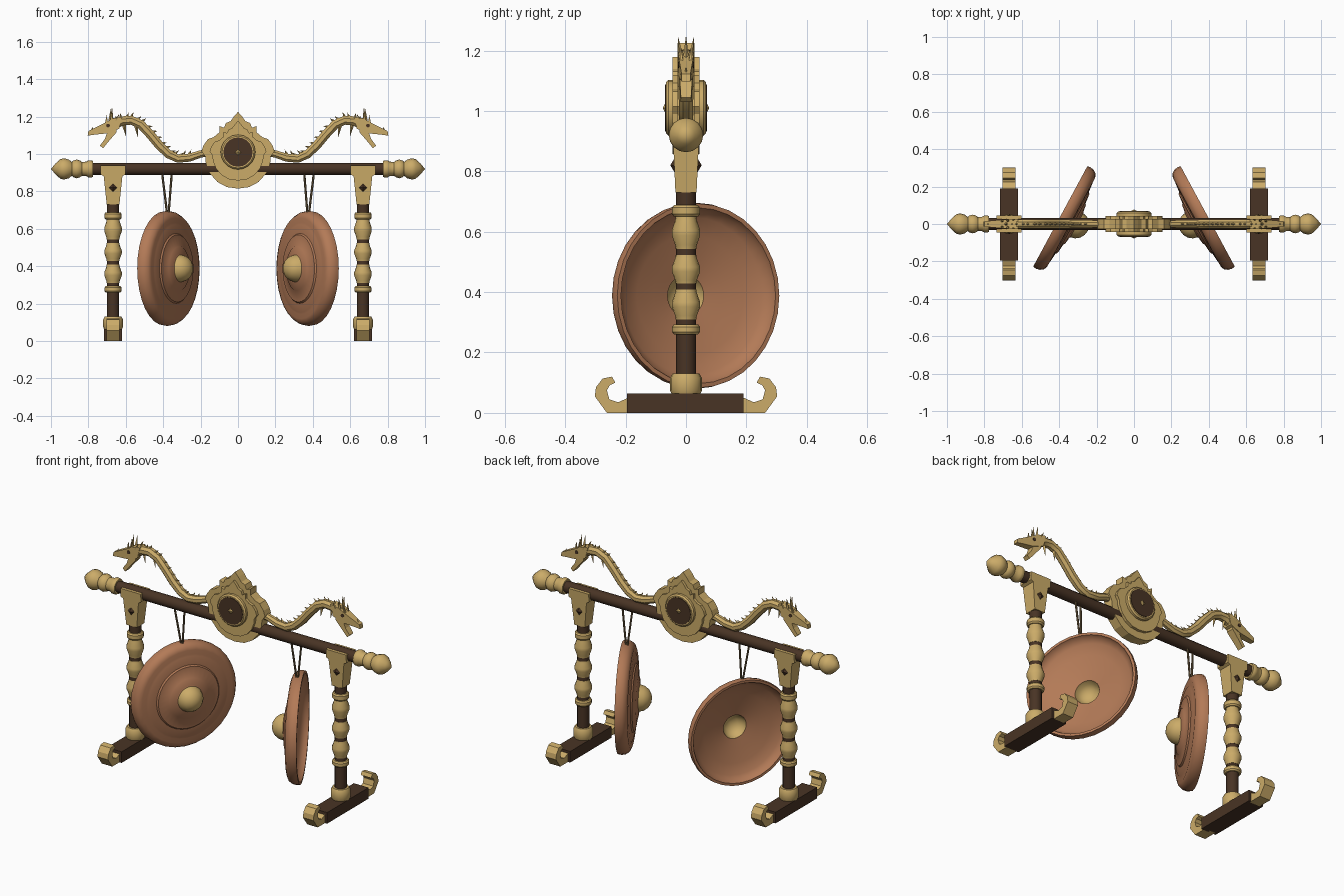
import bpy, bmesh, math
from mathutils import Vector, Matrix

if "Cube" in bpy.data.objects:
    bpy.data.objects.remove(bpy.data.objects["Cube"])


def material(name, r, g, b):
    m = bpy.data.materials.new(name)
    m.diffuse_color = (r, g, b, 1)
    m.use_nodes = True
    m.node_tree.nodes["Principled BSDF"].inputs["Base Color"].default_value = m.diffuse_color
    return m


GOLD = material("aged_gold", 0.60, 0.41, 0.14)
WOOD = material("dark_wood", 0.066, 0.034, 0.018)
COPPER = material("copper", 0.45, 0.195, 0.095)
ROPE = material("rope", 0.17, 0.115, 0.055)


def finish(name, bm, mats, smooth=None):
    bmesh.ops.remove_doubles(bm, verts=bm.verts, dist=1e-5)
    bmesh.ops.recalc_face_normals(bm, faces=bm.faces)
    me = bpy.data.meshes.new(name)
    bm.to_mesh(me)
    bm.free()
    ob = bpy.data.objects.new(name, me)
    bpy.context.collection.objects.link(ob)
    for m in mats:
        me.materials.append(m)
    if smooth:
        bpy.ops.object.select_all(action='DESELECT')
        ob.select_set(True)
        bpy.context.view_layer.objects.active = ob
        bpy.ops.object.shade_smooth_by_angle(angle=math.radians(smooth))
    return ob


def skin(bm, rings):
    n = len(rings[0])
    for a, b in zip(rings, rings[1:]):
        for i in range(n):
            j = (i + 1) % n
            bm.faces.new((a[i], a[j], b[j], b[i]))


def lathe(name, prof, mats, M, n=16, rule=None, smooth=35):
    """Spin (radius, height) points about local z, then place with M."""
    bm = bmesh.new()
    skin(bm, [[bm.verts.new((r * math.cos(t), r * math.sin(t), h))
               for t in (2 * math.pi * i / n for i in range(n))] for r, h in prof])
    bmesh.ops.remove_doubles(bm, verts=bm.verts, dist=1e-5)
    if rule:
        for f in bm.faces:
            f.material_index = rule(f.calc_center_median())
    bm.transform(M)
    return finish(name, bm, mats, smooth)


def prism(name, pts, place, mat):
    """Extrude a 2D outline; place(u, v, side) gives the 3D point."""
    bm = bmesh.new()
    rings = [[bm.verts.new(place(u, v, w)) for u, v in pts] for w in (-1, 1)]
    skin(bm, rings)
    for r in rings:
        bm.faces.new(r)
    return finish(name, bm, [mat])


def tube(name, pts, radii, mat, n=8):
    bm = bmesh.new()
    pts = [Vector(p) for p in pts]
    rings = []
    for k, p in enumerate(pts):
        d = (pts[min(k + 1, len(pts) - 1)] - pts[max(k - 1, 0)]).normalized()
        side = Vector((0, 1, 0))
        up = d.cross(side).normalized()
        rings.append([bm.verts.new(p + radii[k] * (math.cos(t) * side + math.sin(t) * up))
                      for t in (2 * math.pi * (i + .5) / n for i in range(n))])
    skin(bm, rings)
    bm.faces.new(rings[0])
    bm.faces.new(rings[-1])
    return finish(name, bm, [mat], 30)


def spike(name, base, tip, r):
    d = Vector(tip) - Vector(base)
    M = Matrix.Translation(base) @ d.to_track_quat('Z', 'Y').to_matrix().to_4x4()
    return lathe(name, [(0, 0), (r, 0), (0, d.length)], [GOLD], M, 4, smooth=None)


BEAM_Z, MED_Z = 0.92, 1.01
ALONG_X = Matrix.Translation((0, 0, BEAM_Z)) @ Matrix.Rotation(math.pi / 2, 4, 'Y')
ALONG_Y = Matrix.Rotation(math.pi / 2, 4, 'X')

# crossbeam
lathe("crossbeam", [(0, -.8), (.0325, -.8), (.0325, .8), (0, .8)], [WOOD], ALONG_X, 12)

# medallion: two flame-edged plates, a ring, dark discs and studs
half = [(.06, -.187), (.11, -.16), (.15, -.115), (.172, -.06), (.175, -.025), (.195, .005),
        (.185, .035), (.16, .07), (.13, .08), (.1, .105), (.1, .14), (.075, .13),
        (.065, .155), (.04, .165), (.022, .19)]
flame = [(0, -.195)] + half + [(0, .215)] + [(-x, z) for x, z in reversed(half)]
for name, k, d in (("medallion_back_plate", 1, .028), ("medallion_front_plate", .78, .044)):
    prism(name, flame, lambda u, v, w: (u * k, w * d, MED_Z + v * k), GOLD)
MED = Matrix.Translation((0, 0, MED_Z)) @ ALONG_Y
lathe("medallion_ring", [(0, -.066), (.085, -.066), (.093, -.058), (.093, .058), (.085, .066), (0, .066)],
      [GOLD], MED, 20)
lathe("medallion_disc", [(0, -.069), (.078, -.069), (.078, .069), (0, .069)], [WOOD], MED, 20)
lathe("medallion_stud", [(0, -.077), (.018, -.068), (.018, .068), (0, .077)], [GOLD], MED, 4, smooth=None)

# profiles shared by both sides
finial = [(0, .775), (.042, .775), (.046, .785), (.046, .8), (.039, .81), (.037, .835), (.045, .845),
          (.05, .862), (.045, .88), (.037, .888), (.05, .905), (.057, .93), (.052, .95), (.03, .975), (0, 1.0)]
knob = [(0, .06), (.046, .06), (.053, .075), (.053, .115), (.044, .131), (0, .131)]


def ring(a, b):
    return [(0, a), (.04, a), (.046, a + .008), (.046, b - .008), (.04, b), (0, b)]


def bulge(a, b):
    h = b - a
    return [(0, a), (.034, a), (.036, a + .12 * h), (.047, a + .42 * h), (.047, a + .58 * h),
            (.036, b - .12 * h), (.034, b), (0, b)]


scroll = [(.18, 0), (.262, 0), (.302, .055), (.298, .085), (.276, .114), (.245, .12), (.234, .1),
          (.252, .092), (.262, .075), (.254, .045), (.225, .035), (.18, .055)]
bracket = [(-.066, .938), (-.066, .89), (-.05, .882), (-.034, .73),
           (.034, .73), (.05, .882), (.066, .89), (.066, .938)]
gong = [(0, .166), (.025, .162), (.05, .147), (.066, .125), (.073, .1),
        (.08, .097), (.118, .092), (.124, .086), (.18, .08), (.187, .072), (.235, .068),
        (.245, .064), (.27, .066), (.29, .058), (.303, .04), (.308, .018), (.305, 0),
        (.291, 0), (.284, .02), (.26, .04), (.2, .058), (.13, .075), (.068, .088),
        (.06, .115), (.04, .138), (0, .15)]
body = [(.13, 1.01), (.2, 1.0), (.26, .98), (.32, .975), (.37, .998), (.42, 1.045), (.47, 1.105),
        (.52, 1.158), (.57, 1.18), (.62, 1.177), (.67, 1.15)]
thick = [.02, .021, .023, .024, .025, .026, .026, .026, .026, .027, .026]
skull = [(.62, 1.2), (.67, 1.19), (.715, 1.165), (.8, 1.122), (.804, 1.098), (.76, 1.104), (.7, 1.11), (.635, 1.135)]
jaw = [(.65, 1.15), (.695, 1.125), (.712, 1.08), (.738, 1.045), (.722, 1.03), (.685, 1.075), (.65, 1.115)]

for s, side in ((-1, "left"), (1, "right")):
    X = s * .668
    # beam finial
    lathe(side + "_finial", [(r, s * h) for r, h in finial], [GOLD], ALONG_X, 16)
    # turned post with gold sleeves
    M = Matrix.Translation((X, 0, 0))
    lathe(side + "_post", [(0, .05), (.033, .05), (.033, .8), (0, .8)], [WOOD], M, 12)
    sleeves = [knob, ring(.26, .293), bulge(.31, .408), bulge(.428, .523), bulge(.543, .65), ring(.65, .688)]
    for i, p in enumerate(sleeves):
        lathe(f"{side}_post_sleeve_{i}", p, [GOLD], M, 16)
    # bracket under the beam with dark diamond studs
    prism(side + "_bracket", bracket, lambda u, v, w: (X + u, w * (.035 + .045 * (v - .73)), v), GOLD)
    lathe(side + "_bracket_stud", [(0, -.052), (.023, -.038), (.023, .038), (0, .052)], [WOOD],
          Matrix.Translation((X, 0, .82)) @ ALONG_Y, 4, smooth=None)
    # foot with scrolled ends
    prism(side + "_foot", [(-.195, 0), (.19, 0), (.19, .065), (-.195, .065)],
          lambda u, v, w: (X + w * .048, u, v), WOOD)
    for t, end in ((-1, "front"), (1, "back")):
        prism(f"{side}_{end}_scroll", scroll, lambda u, v, w: (X + w * .034, t * u, v), GOLD)
    # hanging gong, angled inwards
    nrm = Vector((-s * .88, -.475, 0)).normalized()
    pos = Vector((s * .365, .025, .388)) - nrm * .033
    lathe(side + "_gong", gong, [COPPER, GOLD],
          Matrix.Translation(pos) @ nrm.to_track_quat('Z', 'Y').to_matrix().to_4x4(), 32,
          lambda c: 1 if math.hypot(c.x, c.y) < .073 else 0, smooth=40)
    # ropes
    for t in (-1, 1):
        tube(f"{side}_rope_{t + 1}", [(s * .38 + t * .026, t * .01, .9), (s * .375 + t * .004, .015, .68)],
             [.006, .006], ROPE, 6)
    # dragon body with back and belly spikes
    P = [Vector((s * x, 0, z)) for x, z in body]
    tube(side + "_dragon_body", P, thick, GOLD)
    for k in range(2, 10):
        for f in (0, .5):
            p = P[k].lerp(P[k + 1], f)
            d = (P[k + 1] - P[k]).normalized()
            up = Vector((-d.z * s, 0, d.x * s))
            spike(f"{side}_back_spike_{k}_{int(f * 2)}", p + up * .018, p + up * .042 - d * .014, .008)
    for x, z in ((.545, 1.148), (.61, 1.155)):
        spike(side + "_belly_spike", (s * x, 0, z), (s * (x - .01), 0, z - .06), .01)
    # dragon head: skull and jaw narrowing to the snout
    for part, pts in (("skull", skull), ("jaw", jaw)):
        k = 1 if part == "skull" else .85
        prism(f"{side}_dragon_{part}", pts,
              lambda u, v, w: (s * u, w * k * (.027 - .09 * max(0, u - .66)), v), GOLD)
    lathe(side + "_dragon_eye", [(0, -.027), (.01, -.026), (.01, .026), (0, .027)], [WOOD],
          Matrix.Translation((s * .695, 0, 1.152)) @ ALONG_Y, 8)
    # horns and nose spike
    for t in (-1, 1):
        spike(side + "_horn", (s * .675, t * .016, 1.175), (s * .672, t * .026, 1.245), .01)
        spike(side + "_brow_horn", (s * .705, t * .014, 1.16), (s * .7, t * .018, 1.215), .009)
        spike(side + "_ear_spike", (s * .65, t * .02, 1.18), (s * .635, t * .028, 1.215), .009)
    spike(side + "_crest", (s * .685, 0, 1.17), (s * .678, 0, 1.252), .01)
    spike(side + "_nose_spike", (s * .785, 0, 1.12), (s * .775, 0, 1.145), .007)
